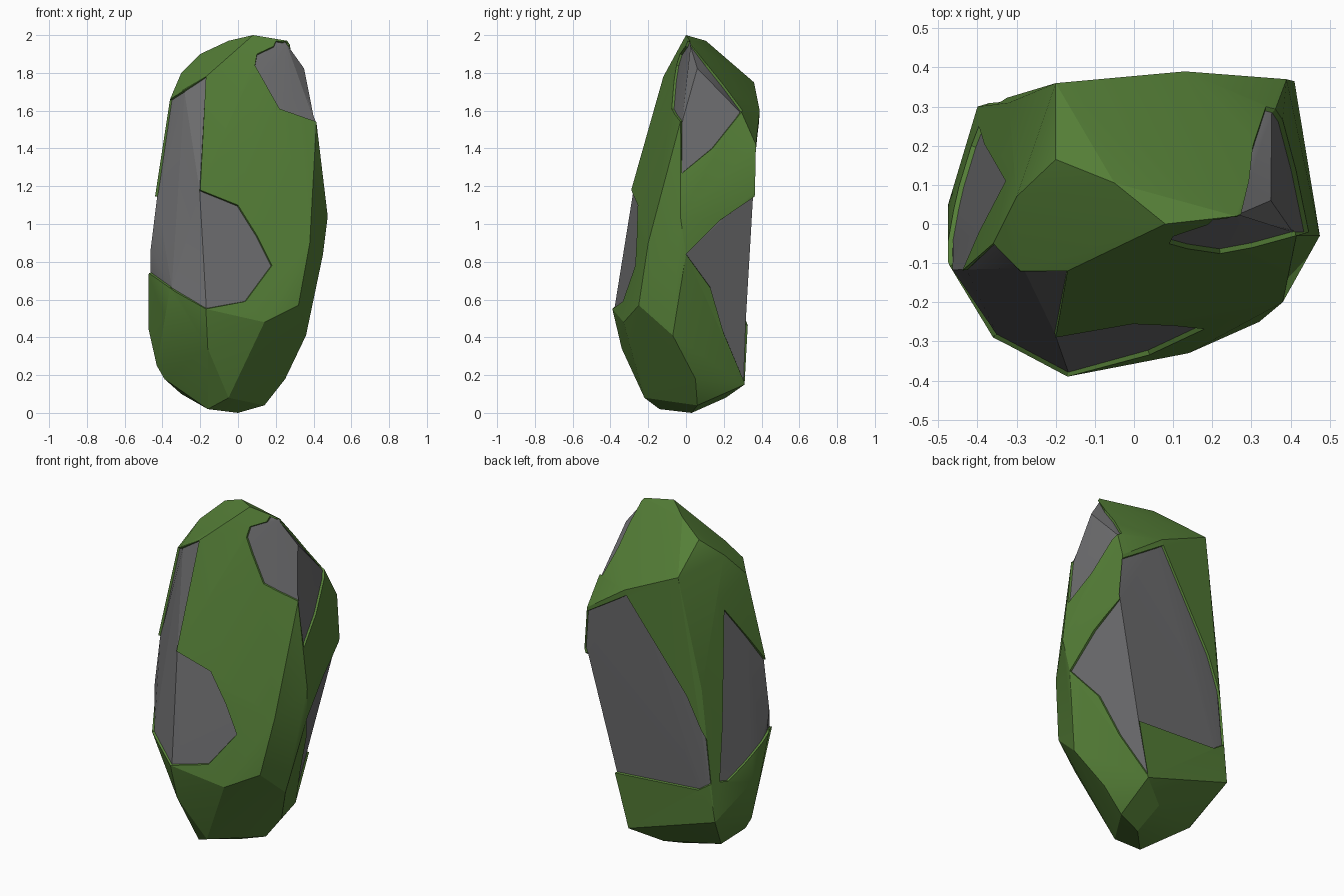
import bpy, bmesh, math
from mathutils import Vector

if "Cube" in bpy.data.objects:
    bpy.data.objects.remove(bpy.data.objects["Cube"])


def material(name, rgb):
    m = bpy.data.materials.new(name)
    m.diffuse_color = (*rgb, 1)
    m.use_nodes = True
    m.node_tree.nodes["Principled BSDF"].inputs["Base Color"].default_value = m.diffuse_color
    return m


# boulder body: hull of its corner points
corners = [
    # crown
    (.08, 0, 2), (-.05, .105, 1.97), (-.2, .165, 1.9), (-.3, .07, 1.8), (-.36, -.05, 1.66),
    (-.29, -.12, 1.71), (-.17, -.12, 1.78), (.26, .02, 1.97), (.36, .06, 1.83),
    # upper back and right shoulder
    (-.2, .36, 1.75), (.13, .39, 1.6), (.36, .29, 1.6), (.415, -.03, 1.54), (.39, .37, 1.42),
    # middle belt
    (-.2, -.29, 1.18), (.44, -.03, 1.26), (.475, -.03, 1.04), (.41, .365, 1.17),
    (-.44, -.12, 1.14), (-.32, .31, 1.1), (-.475, -.12, .86), (.45, 0, .84),
    # lower belt
    (-.17, -.39, .55), (.32, -.25, .57), (.14, -.33, .48), (-.36, -.29, .66), (-.475, -.1, .74),
    (-.475, 0, .45), (-.475, .05, .5), (-.4, .3, .33), (.36, -.07, .41), (.38, -.2, .9),
    # foot
    (-.16, -.34, .34), (-.05, -.22, .08), (-.43, 0, .25), (-.39, 0, .18), (-.3, .1, .1),
    (-.16, -.14, .02), (0, .03, 0), (.14, .06, .04), (.25, .05, .18), (.16, .31, .15), (0, .21, .08),
]
bm = bmesh.new()
for c in corners:
    bm.verts.new(c)
bmesh.ops.convex_hull(bm, input=bm.verts)
bmesh.ops.delete(bm, geom=[v for v in bm.verts if not v.link_faces], context='VERTS')
bmesh.ops.dissolve_limit(bm, angle_limit=math.radians(3), verts=bm.verts, edges=bm.edges)
bmesh.ops.recalc_face_normals(bm, faces=bm.faces)


def bare_patch(view, facing, outline):
    """Cut a convex outline, seen along an axis, into the facing faces and make it stone."""
    view = Vector(view)
    lift = (lambda a, b: Vector((a, 0, b))) if view.y else (lambda a, b: Vector((0, a, b)))
    pts = [lift(*p) for p in outline]
    mid = sum(pts, Vector()) / len(pts)
    bm.normal_update()
    faces = [f for f in bm.faces if f.normal.dot(view) > facing]
    for p, q in zip(pts, pts[1:] + pts[:1]):
        n = view.cross(q - p).normalized()
        if n.dot(mid - p) < 0:
            n = -n
        geom = faces + list({e for f in faces for e in f.edges}) + list({v for f in faces for v in f.verts})
        out = bmesh.ops.bisect_plane(bm, geom=geom, dist=1e-5, plane_co=p, plane_no=n)
        cut = {g for g in out['geom'] if isinstance(g, bmesh.types.BMFace)} | set(faces)
        faces = [f for f in cut if f.is_valid and (f.calc_center_median() - p).dot(n) > 0]
    for f in faces:
        f.material_index = 1


FRONT, BACK, RIGHT, LEFT = (0, -1, 0), (0, 1, 0), (1, 0, 0), (-1, 0, 0)
# front left strip and its lower lobe
bare_patch(FRONT, .12, [(-.17, 1.78), (-.36, 1.66), (-.5, 1.15), (-.5, 1.1), (-.2, 1.18)])
bare_patch(FRONT, .12, [(-.2, 1.18), (-.5, 1.1), (-.5, .76), (-.33, .64), (-.17, .55)])
bare_patch(FRONT, .12, [(-.2, 1.18), (0, 1.1), (.1, .94), (.18, .78), (.04, .59), (-.17, .55)])
# upper right corner
bare_patch(FRONT, .12, [(.25, 1.97), (.1, 1.9), (.09, 1.84), (.22, 1.61), (.42, 1.54), (.42, 1.83)])
bare_patch(RIGHT, .12, [(.01, 1.97), (-.02, 1.9), (-.03, 1.54), (-.02, 1.27), (.14, 1.4), (.3, 1.6), (.2, 1.735)])
# lower right side, running to the back edge
bare_patch(RIGHT, .5, [(0, .84), (.18, 1.02), (.4, 1.17), (.4, .5), (.13, .66)])
bare_patch(RIGHT, .5, [(.13, .66), (.4, .66), (.4, .16), (.31, .16), (.2, .42)])
# back slab
bare_patch(BACK, .6, [(.12, 1.57), (.45, 1.36), (.45, .45), (-.3, .5), (-.42, .58), (-.4, .7), (-.24, 1.05)])
# left side
bare_patch(LEFT, .3, [(.11, 1.5), (-.13, 1.13), (-.14, .76), (.2, .54), (.25, .55)])

# sink the bare stone slightly below the moss, leaving a thin green rim
bmesh.ops.dissolve_limit(bm, angle_limit=math.radians(1), verts=bm.verts, edges=bm.edges, delimit={'MATERIAL'})
bm.normal_update()
rim = bmesh.ops.inset_region(bm, faces=[f for f in bm.faces if f.material_index], thickness=.003,
                             depth=-.012, use_boundary=True, use_even_offset=False)
for f in rim['faces']:
    f.material_index = 0

mesh = bpy.data.meshes.new("mossy_boulder")
bm.to_mesh(mesh)
bm.free()
mesh.materials.append(material("moss green", (.09, .21, .038)))
mesh.materials.append(material("stone grey", (.15, .15, .155)))
rock = bpy.data.objects.new("mossy_boulder", mesh)
bpy.context.collection.objects.link(rock)
bpy.context.view_layer.objects.active = rock
rock.select_set(True)
bpy.ops.object.shade_smooth_by_angle(angle=math.radians(20))
